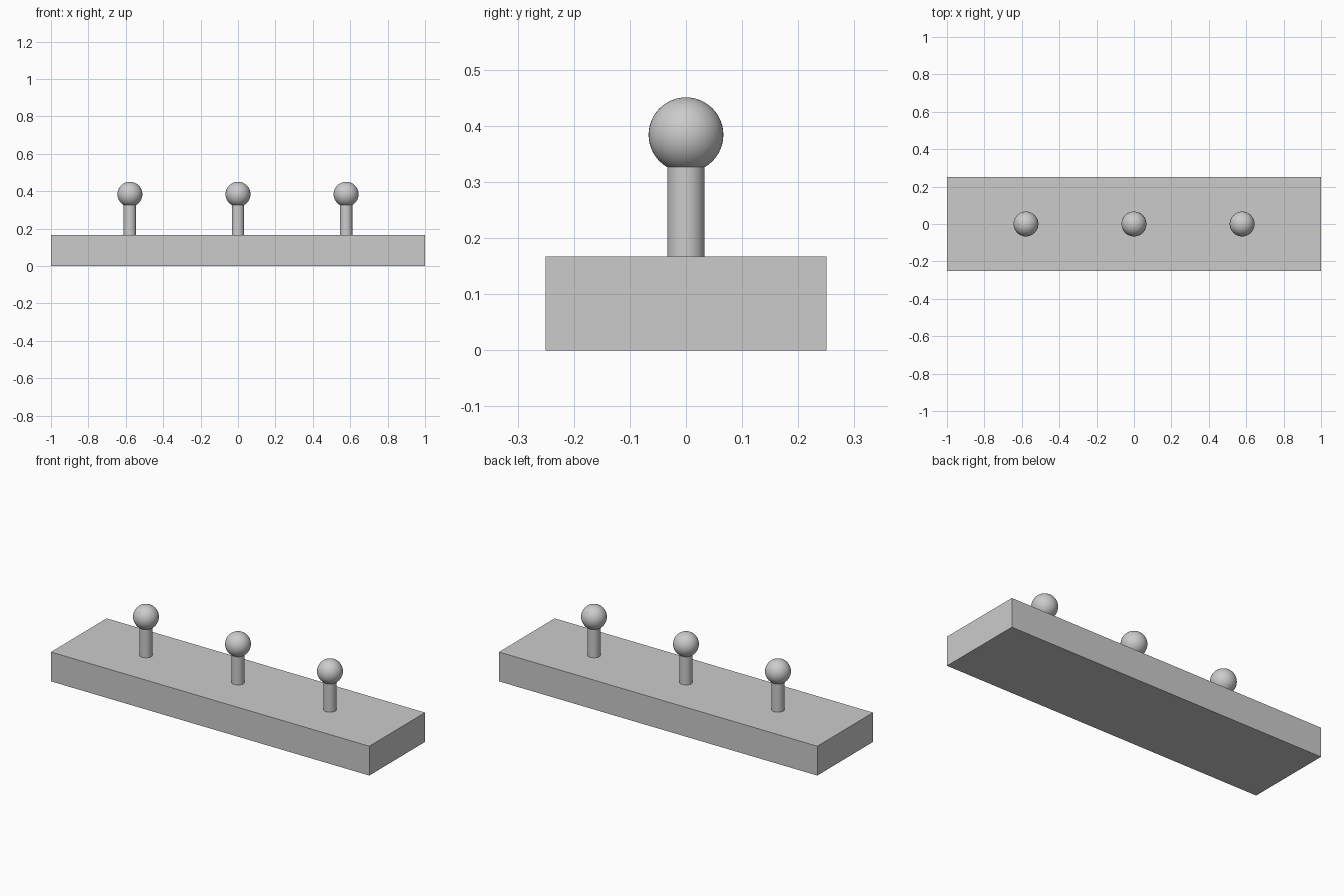
import bpy
import math

default = bpy.data.objects.get("Cube")
if default:
    bpy.data.objects.remove(default, do_unlink=True)

# Single light grey material
GREY = (0.6, 0.6, 0.6, 1.0)
grey = bpy.data.materials.new("light_grey")
grey.use_nodes = True
grey.diffuse_color = GREY
bsdf = next(n for n in grey.node_tree.nodes if n.type == 'BSDF_PRINCIPLED')
bsdf.inputs["Base Color"].default_value = GREY


def finish(name, smooth=False):
    obj = bpy.context.object
    obj.name = name
    obj.data.materials.append(grey)
    if smooth:
        bpy.ops.object.shade_smooth_by_angle(angle=math.radians(30))
    return obj


BASE_TOP = 1 / 6
POST_RADIUS = 1 / 30
BALL_RADIUS = 1 / 15
BALL_Z = 0.384
SPACING = 0.578

# Rectangular base slab
bpy.ops.mesh.primitive_cube_add(size=1, location=(0, 0, BASE_TOP / 2))
base = finish("base")
base.scale = (2, 0.5, BASE_TOP)
bpy.ops.object.transform_apply(location=False, rotation=False, scale=True)

# Three round posts, each topped with a ball
post_top = BALL_Z - math.sqrt(BALL_RADIUS ** 2 - POST_RADIUS ** 2) + 0.003
for side, label in ((-1, "right"), (0, "middle"), (1, "left")):
    x = side * SPACING
    bpy.ops.mesh.primitive_cylinder_add(
        vertices=48, radius=POST_RADIUS, depth=post_top - BASE_TOP,
        location=(x, 0, (post_top + BASE_TOP) / 2))
    finish(label + "_post", smooth=True)
    bpy.ops.mesh.primitive_uv_sphere_add(
        segments=48, ring_count=24, radius=BALL_RADIUS, location=(x, 0, BALL_Z))
    finish(label + "_ball", smooth=True)
